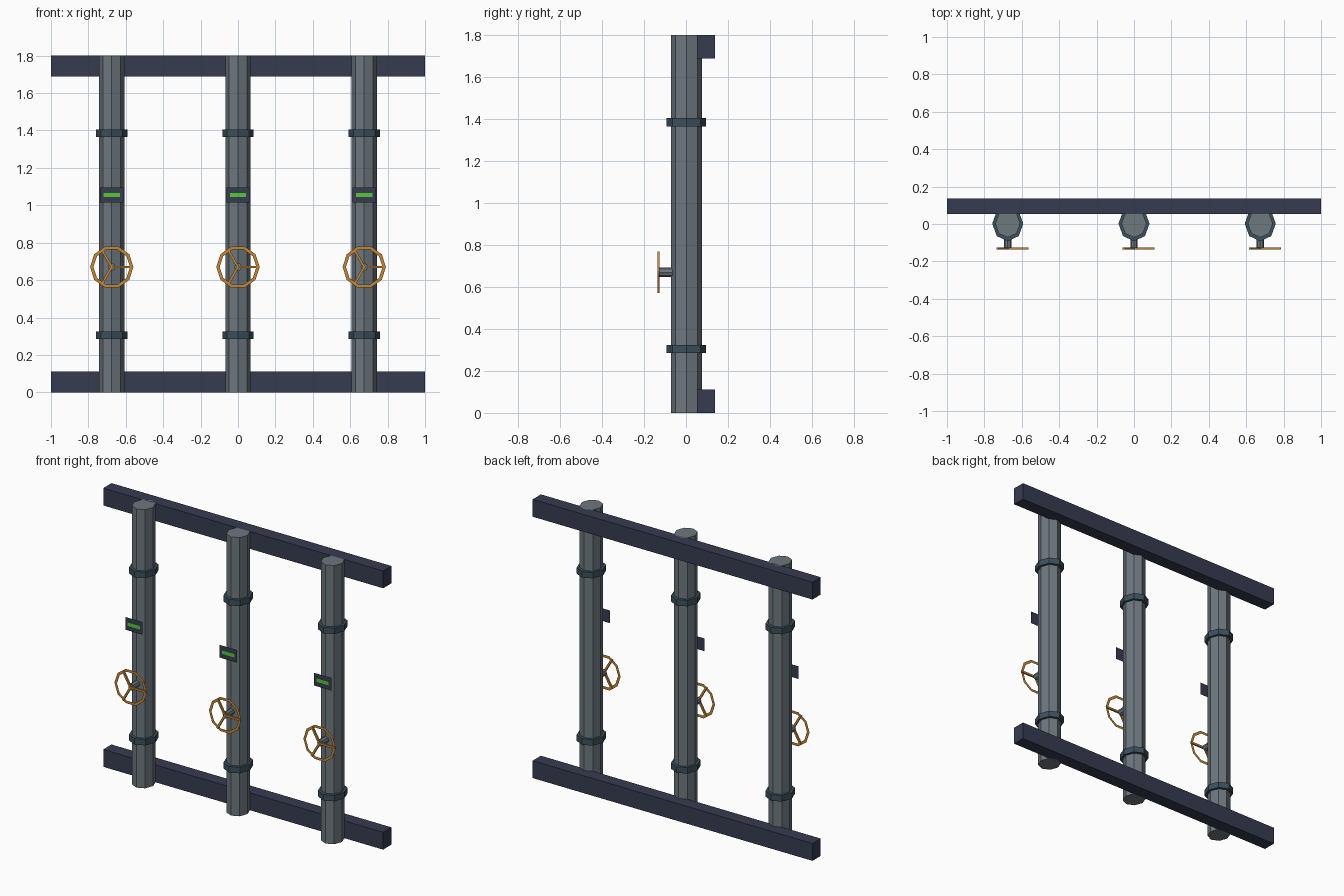
import bpy, bmesh, math
from mathutils import Matrix, Vector

cube = bpy.data.objects.get("Cube")
if cube:
    bpy.data.objects.remove(cube, do_unlink=True)


def material(name, rgb):
    m = bpy.data.materials.new(name)
    m.use_nodes = True
    m.diffuse_color = (*rgb, 1)
    m.node_tree.nodes["Principled BSDF"].inputs["Base Color"].default_value = (*rgb, 1)
    return m


steel = material("grey steel", (0.155, 0.188, 0.212))
teal = material("dark teal metal", (0.045, 0.08, 0.108))
navy = material("navy frame", (0.037, 0.044, 0.08))
brass = material("orange brass", (0.56, 0.245, 0.035))
green = material("green display", (0.09, 0.58, 0.035))


def finish(name, bm, mat):
    bmesh.ops.recalc_face_normals(bm, faces=bm.faces)
    mesh = bpy.data.meshes.new(name)
    bm.to_mesh(mesh)
    bm.free()
    mesh.materials.append(mat)
    obj = bpy.data.objects.new(name, mesh)
    bpy.context.collection.objects.link(obj)
    return obj


def box(name, lo, hi, mat):
    lo, hi = Vector(lo), Vector(hi)
    bm = bmesh.new()
    bmesh.ops.create_cube(bm, size=1, matrix=Matrix.Translation((lo + hi) / 2)
                          @ Matrix.Diagonal((*(hi - lo), 1)))
    return finish(name, bm, mat)


def prism(name, centre, rx, ry, depth, mat, turn=Matrix()):
    """Eight-sided column with corners on its axes."""
    bm = bmesh.new()
    bmesh.ops.create_cone(bm, cap_ends=True, segments=8, radius1=1, radius2=1, depth=depth,
                          matrix=Matrix.Translation(centre) @ turn @ Matrix.Diagonal((rx, ry, 1, 1)))
    return finish(name, bm, mat)


def plate(name, x, y, z, half_w, half_h, mat):
    """Thin sheet facing the front."""
    bm = bmesh.new()
    bm.faces.new([bm.verts.new((x + sx * half_w, y, z + sz * half_h))
                  for sx, sz in ((-1, -1), (1, -1), (1, 1), (-1, 1))])
    obj = finish(name, bm, mat)
    if obj.data.polygons[0].normal.y > 0:
        obj.data.flip_normals()
    return obj


def handwheel(name, x, y, z, mat, outer=0.116, inner=0.098, sides=10):
    bm = bmesh.new()
    # Flat ten-sided rim
    rings = [[bm.verts.new((x + r * math.cos(i * math.tau / sides), y,
                            z + r * math.sin(i * math.tau / sides)))
              for i in range(sides)] for r in (inner, outer)]
    for i in range(sides):
        j = (i + 1) % sides
        bm.faces.new((rings[0][i], rings[0][j], rings[1][j], rings[1][i]))
    # Three spokes
    for k in range(3):
        bmesh.ops.create_cube(bm, size=1, matrix=Matrix.Translation((x, y, z))
                              @ Matrix.Rotation(k * math.tau / 3, 4, "Y")
                              @ Matrix.Translation((0.055, 0, 0))
                              @ Matrix.Diagonal((0.11, 0.011, 0.013, 1)))
    return finish(name, bm, mat)


# Horizontal rails behind the pipes
for name, z0 in (("bottom_rail", 0), ("top_rail", 1.688)):
    box(name, (-1, 0.053, z0), (1, 0.137, z0 + 0.112), navy)

# Three identical pipe assemblies
facing = Matrix.Rotation(math.pi / 2, 4, "X")
for side, x in (("right", -0.675), ("middle", 0), ("left", 0.675)):
    prism(side + "_pipe", (x, 0.002, 0.9), 0.067, 0.074, 1.8, steel)
    for level, z in (("lower", 0.305), ("upper", 1.385)):
        prism(f"{side}_{level}_flange", (x, 0.002, z), 0.083, 0.094, 0.039, teal)
    prism(side + "_valve_stem", (x, -0.093, 0.67), 0.02, 0.022, 0.07, steel, facing)
    handwheel(side + "_handwheel", x, -0.131, 0.67, brass)
    plate(side + "_gauge_panel", x, -0.098, 1.055, 0.062, 0.041, navy)
    plate(side + "_gauge_display", x, -0.101, 1.055, 0.044, 0.011, green)
